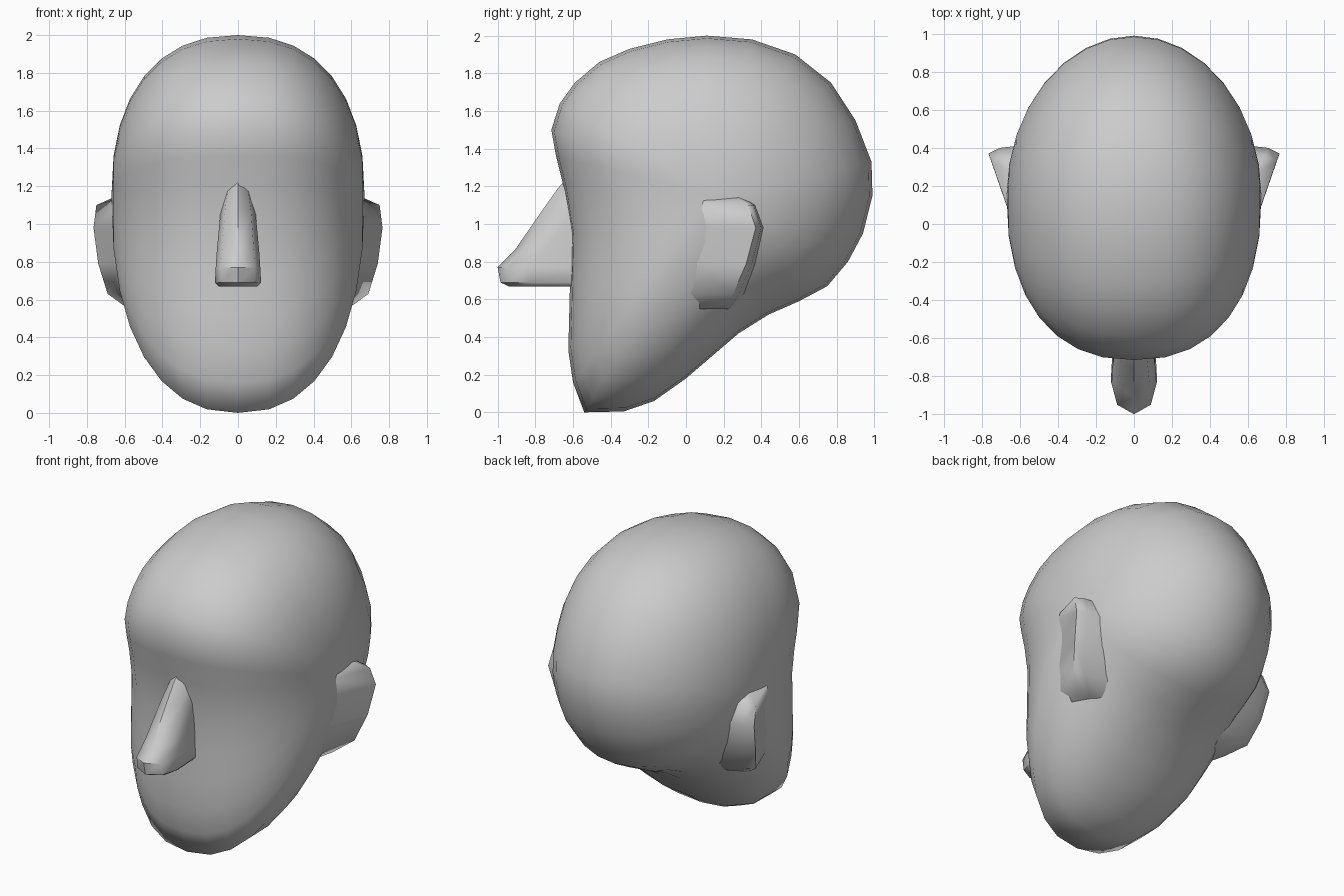
import bpy, bmesh, math

if "Cube" in bpy.data.objects:
    bpy.data.objects.remove(bpy.data.objects["Cube"])

def finish(name, bm, angle):
    bmesh.ops.recalc_face_normals(bm, faces=bm.faces)
    me = bpy.data.meshes.new(name)
    bm.to_mesh(me)
    bm.free()
    ob = bpy.data.objects.new(name, me)
    bpy.context.collection.objects.link(ob)
    bpy.ops.object.select_all(action='DESELECT')
    ob.select_set(True)
    bpy.context.view_layer.objects.active = ob
    bpy.ops.object.shade_smooth_by_angle(angle=math.radians(angle))
    return ob

def loft(bm, rings, cap=True):
    rows = [[bm.verts.new(p) for p in r] for r in rings]
    n = len(rows[0])
    for a, b in zip(rows, rows[1:]):
        for i in range(n):
            j = (i + 1) % n
            bm.faces.new((a[i], a[j], b[j], b[i]))
    if cap:
        bm.faces.new(rows[0])
        bm.faces.new(rows[-1])
    return rows

# Head: side profile (y, z) shrunk toward the temples on a rounded curve
PROFILE = [(-.54, 0), (-.60, .16), (-.625, .33), (-.62, .52), (-.615, .72), (-.61, .95),
           (-.65, 1.2), (-.69, 1.36), (-.715, 1.5), (-.67, 1.64), (-.59, 1.75), (-.46, 1.86),
           (-.3, 1.93), (-.1, 1.98), (.11, 2), (.35, 1.98), (.58, 1.9), (.77, 1.75),
           (.9, 1.55), (.985, 1.33), (.99, 1.15), (.94, .95), (.86, .8), (.75, .67),
           (.6, .59), (.44, .52), (.28, .42), (.14, .3), (0, .18), (-.17, .06), (-.33, .005)]
CY, CZ, WIDTH, STEPS = .15, 1.15, .67, 8
rings = []
for k in range(1 - STEPS, STEPS):
    a = math.pi / 2 * k / STEPS
    ring = []
    for y, z in PROFILE:
        dy, dz = y - CY, z - CZ
        n = 2.33 - .36 * max(0, dy / math.hypot(dy, dz))
        s = math.cos(a) ** (2 / n)
        x = math.copysign(abs(math.sin(a)) ** (2 / n), a) * WIDTH
        ring.append((x, CY + dy * s, CZ + dz * s))
    rings.append(ring)
bm = bmesh.new()
rows = loft(bm, rings, cap=False)
for row, side in ((rows[0], -1), (rows[-1], 1)):
    pole = bm.verts.new((side * WIDTH, CY, CZ))
    for i in range(len(row)):
        bm.faces.new((row[i], row[(i + 1) % len(row)], pole))
finish("head", bm, 80)

# Nose: stacked sections of (z, front y, half width)
NOSE = [(.668, -.94, .10), (.69, -.985, .122), (.77, -1.0, .118), (.86, -.91, .112),
        (1.07, -.765, .092), (1.19, -.68, .07), (1.23, -.645, .015)]
bm = bmesh.new()
loft(bm, [[(-w * .85, -.5, z), (-w, f + .16, z), (-w * .75, f + .05, z), (0, f, z),
           (w * .75, f + .05, z), (w, f + .16, z), (w * .85, -.5, z)]
          for z, f, w in NOSE])
finish("nose", bm, 50)

# Ears: wedge sections of (z, outer x, outer y, front x), mirrored
EAR = [(1.14, .66, .28, .62), (1.1, .75, .33, .64), (.98, .765, .37, .64),
       (.79, .74, .32, .62), (.63, .69, .25, .57), (.55, .58, .17, .5)]
for name, s in (("right_ear", 1), ("left_ear", -1)):
    bm = bmesh.new()
    loft(bm, [[(s * fx, y - .32, z), (s * x, y, z), (s * (x - .06), y + .03, z),
               (s * .45, y + .06, z)] for z, x, y, fx in EAR])
    finish(name, bm, 60)
